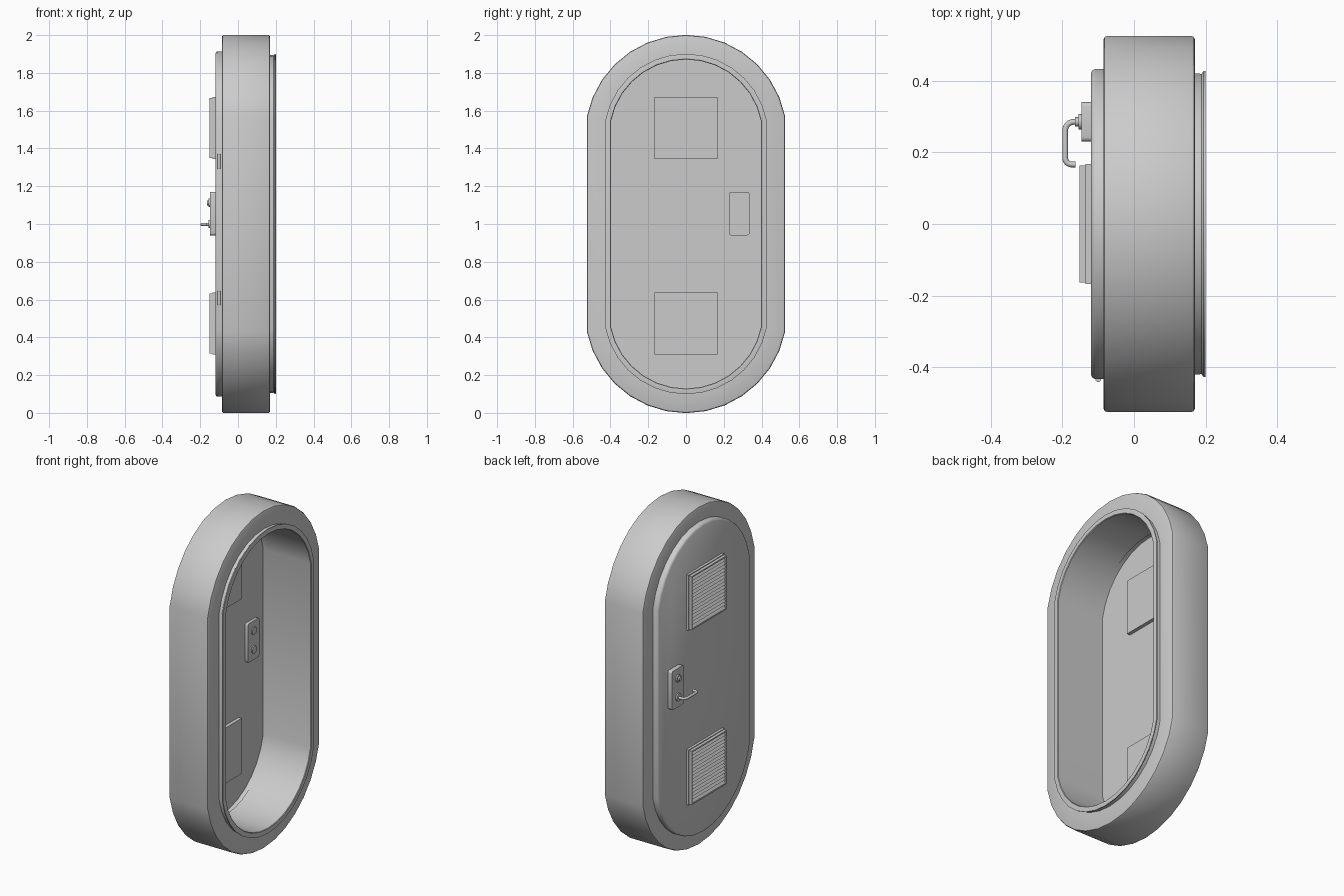
import bpy, bmesh
from math import sin, cos, pi, radians
from mathutils import Vector, Matrix

if "Cube" in bpy.data.objects:
    bpy.data.objects.remove(bpy.data.objects["Cube"])

ZC = 0.466  # height of the arc centres above / below mid height


def finish(name, bm, angle=35):
    bmesh.ops.recalc_face_normals(bm, faces=bm.faces)
    me = bpy.data.meshes.new(name)
    for f in bm.faces:
        f.smooth = True
    bm.to_mesh(me)
    bm.free()
    me.set_sharp_from_angle(angle=radians(angle))
    ob = bpy.data.objects.new(name, me)
    bpy.context.collection.objects.link(ob)
    return ob


def capsule(r, zc=ZC):
    """Tall capsule outline in the YZ plane, 11.25 degree facets."""
    pts = [(r * cos(radians(11.25 * i)), 1 + zc + r * sin(radians(11.25 * i))) for i in range(1, 16)]
    return pts + [(-y, 2 - z) for y, z in pts]


def sweep(name, profile, closed=True, zc=ZC):
    """Join capsule rings given as (radius, x); closed loop or capped ends."""
    bm = bmesh.new()
    rings = [[bm.verts.new((x, y, z)) for y, z in capsule(r, zc)] for r, x in profile]
    n = len(rings[0])
    pairs = list(zip(rings, rings[1:])) + ([(rings[-1], rings[0])] if closed else [])
    for a, b in pairs:
        for i in range(n):
            j = (i + 1) % n
            bm.faces.new((a[i], a[j], b[j], b[i]))
    if not closed:
        bm.faces.new(rings[0])
        bm.faces.new(rings[-1])
    return finish(name, bm)


def box(name, x, y, z, bevel=0.0, seg=2, edge_axis=None):
    bm = bmesh.new()
    bmesh.ops.create_cube(bm, size=1)
    for v in bm.verts:
        v.co = Vector((r[0] + (c + 0.5) * (r[1] - r[0]) for r, c in zip((x, y, z), v.co)))
    if bevel:
        edges = [e for e in bm.edges if edge_axis is None or
                 abs((e.verts[0].co - e.verts[1].co).normalized()[edge_axis]) > 0.9]
        bmesh.ops.bevel(bm, geom=edges, offset=bevel, segments=seg, affect='EDGES', profile=0.5)
    return finish(name, bm)


def rod(name, p0, p1, r, seg=16):
    p0, p1 = Vector(p0), Vector(p1)
    d = p1 - p0
    rot = d.to_track_quat('Z', 'Y').to_matrix().to_4x4()
    bm = bmesh.new()
    bmesh.ops.create_cone(bm, cap_ends=True, segments=seg, radius1=r, radius2=r, depth=d.length,
                          matrix=Matrix.Translation((p0 + p1) / 2) @ rot)
    return finish(name, bm)


# Thick hatch frame with softened outer edges
R = 0.535
sweep("frame", [(0.405, -0.085), (R - 0.01, -0.085), (R - 0.003, -0.082), (R, -0.075),
                (R, 0.16), (R - 0.003, 0.167), (R - 0.01, 0.17), (0.405, 0.17)])

# Raised lip around the opening, with a small flange at its end
sweep("opening_lip", [(0.405, 0.168), (0.429, 0.168), (0.427, 0.188), (0.435, 0.194),
                      (0.435, 0.199), (0.431, 0.2), (0.408, 0.2), (0.405, 0.197)])

# Door, hollowed on the inside
sweep("door", [(0.405, -0.113), (0.405, -0.085), (0.441, -0.085), (0.441, -0.108),
               (0.438, -0.115), (0.430, -0.12)], closed=False, zc=0.473)


# Louvred vents, passing through the door
def vent(tag, z0, z1):
    box(tag + "_vent_base", (-0.135, -0.092), (-0.168, 0.168), (z0, z1))
    xr = (-0.152, -0.135)
    w = 0.163
    a, b, t = z0 + 0.005, z1 - 0.005, 0.008
    for s in (-1, 1):
        box(tag + "_vent_side", xr, tuple(sorted((s * w, s * (w - t)))), (a, b))
    box(tag + "_vent_bottom", xr, (-w, w), (a, a + t))
    box(tag + "_vent_top", xr, (-w, w), (b - t, b))
    # sloping slats as wedge prisms
    bm = bmesh.new()
    n = 15
    h = (b - a - 2 * t) / n
    for i in range(n):
        z = a + t + i * h
        ends = [[bm.verts.new((x, y, zz)) for x, zz in ((-0.134, z), (-0.150, z), (-0.136, z + h))]
                for y in (t - w, w - t)]
        bm.faces.new(ends[0])
        bm.faces.new(ends[1])
        for k in range(3):
            m = (k + 1) % 3
            bm.faces.new((ends[0][k], ends[0][m], ends[1][m], ends[1][k]))
    finish(tag + "_vent_slats", bm)


vent("upper", 1.345, 1.673)
vent("lower", 0.31, 0.638)

# Lock plates on both faces, with round lock and spindle bosses
box("outer_lock_plate", (-0.147, -0.119), (0.23, 0.34), (0.94, 1.17), 0.012, 3, 0)
box("inner_lock_plate", (-0.114, -0.095), (0.228, 0.336), (0.94, 1.17), 0.012, 3, 0)
for tag, z in (("lock", 1.112), ("spindle", 1.0)):
    rod(tag + "_outer_boss", (-0.145, 0.285, z), (-0.155, 0.285, z), 0.022, 24)
    rod(tag + "_inner_boss", (-0.097, 0.283, z), (-0.089, 0.283, z), 0.022, 24)
rod("lock_cylinder", (-0.15, 0.285, 1.112), (-0.165, 0.285, 1.112), 0.013)

# Bent lever handle
path = [(-0.15, 0.285)]
path += [(-0.168 - 0.024 * sin(t), 0.261 + 0.024 * cos(t)) for t in [i * pi / 12 for i in range(7)]]
path += [(-0.174 - 0.018 * cos(t), 0.184 - 0.018 * sin(t)) for t in [i * pi / 12 for i in range(7)]]
path += [(-0.163, 0.166)]
cu = bpy.data.curves.new("lever_handle", 'CURVE')
cu.dimensions = '3D'
cu.bevel_depth = 0.008
cu.bevel_resolution = 3
cu.use_fill_caps = True
sp = cu.splines.new('POLY')
sp.points.add(len(path) - 1)
for p, (x, y) in zip(sp.points, path):
    p.co = (x, y, 0.998, 1)
ob = bpy.data.objects.new("lever_handle", cu)
bpy.context.collection.objects.link(ob)
bpy.context.view_layer.objects.active = ob
ob.select_set(True)
bpy.ops.object.convert(target='MESH')
bpy.ops.object.shade_smooth_by_angle(angle=radians(40))

# Hinge barrels on the far edge
for z0, z1 in ((1.29, 1.37), (0.57, 0.645)):
    rod("hinge", (-0.1, -0.433, z0), (-0.1, -0.433, z1), 0.008, 12)
